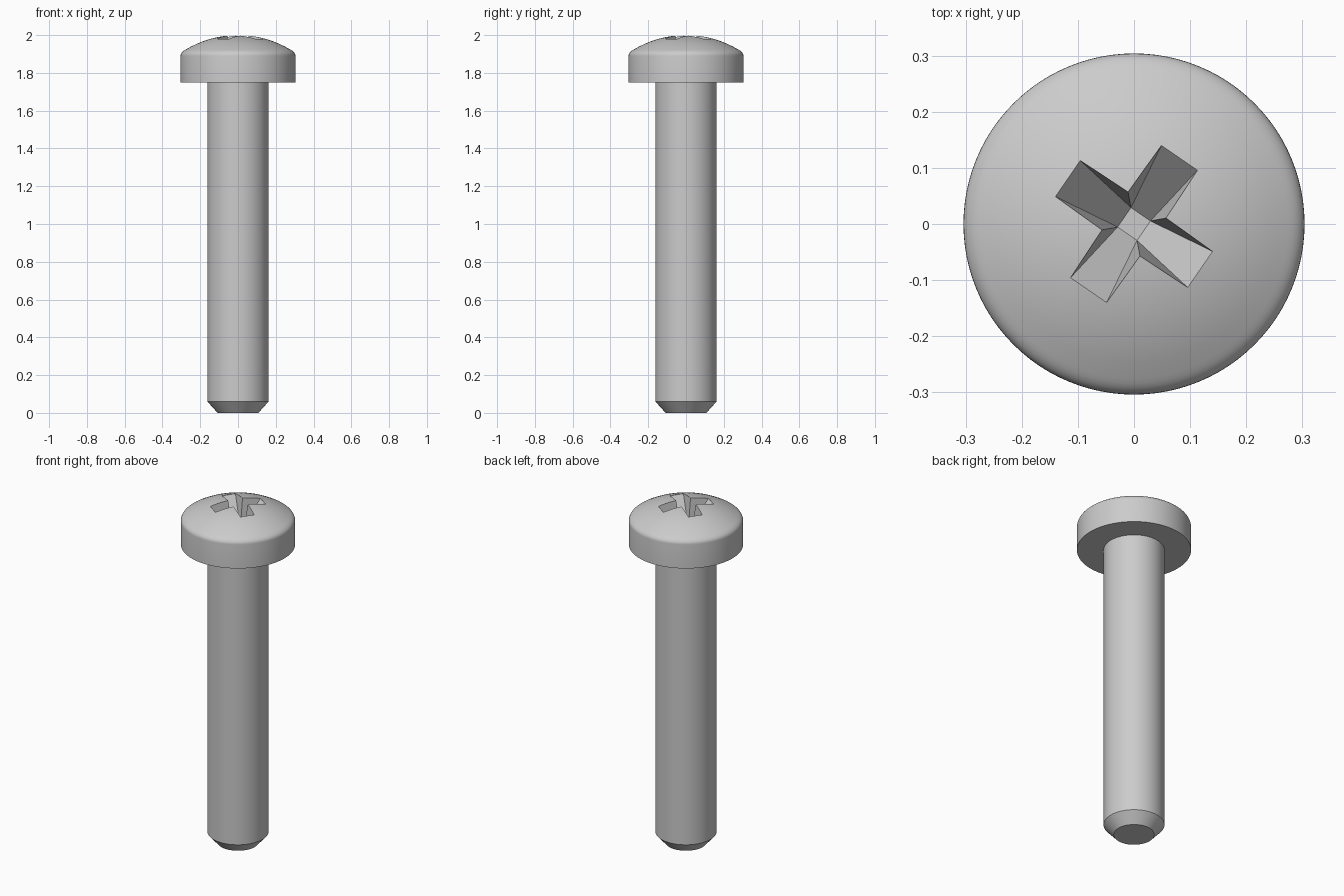
import bpy, bmesh, math
from mathutils import Vector, Matrix

cube = bpy.data.objects.get("Cube")
if cube:
    bpy.data.objects.remove(cube, do_unlink=True)

GREY = (0.6, 0.6, 0.6, 1)
steel = bpy.data.materials.new("steel grey")
steel.use_nodes = True
steel.diffuse_color = GREY
steel.node_tree.nodes["Principled BSDF"].inputs["Base Color"].default_value = GREY

DOME_R = 0.54                     # sphere radius of the head's crown
HEAD_R = 0.304


def dome_z(r):
    return 2 - DOME_R + math.sqrt(DOME_R ** 2 - r ** 2)


def make_object(name, bm):
    bmesh.ops.recalc_face_normals(bm, faces=bm.faces)
    mesh = bpy.data.meshes.new(name)
    bm.to_mesh(mesh)
    bm.free()
    mesh.materials.append(steel)
    obj = bpy.data.objects.new(name, mesh)
    bpy.context.collection.objects.link(obj)
    return obj


def lathe(name, profile, steps=96):
    bm = bmesh.new()
    verts = [bm.verts.new((r, 0, z)) for r, z in profile]
    edges = [bm.edges.new(pair) for pair in zip(verts, verts[1:])]
    bmesh.ops.spin(bm, geom=verts + edges, cent=(0, 0, 0), axis=(0, 0, 1),
                   angle=math.tau, steps=steps, use_duplicate=False)
    bmesh.ops.remove_doubles(bm, verts=bm.verts, dist=1e-5)
    return make_object(name, bm)


# Screw body: chamfered tip, shank, flat underside, cylindrical rim
profile = [(0, 0), (0.108, 0), (0.162, 0.06), (0.162, 1.75),
           (HEAD_R, 1.75), (HEAD_R, 1.89)]
# Rounded shoulder blending into the crown
edge_r = 0.275
start, corner, end = Vector(profile[-1]), Vector((HEAD_R, 1.91)), Vector((edge_r, dome_z(edge_r)))
for i in range(1, 6):
    t = i / 6
    profile.append(tuple(start * (1 - t) ** 2 + corner * 2 * t * (1 - t) + end * t * t))
# Domed crown
profile += [(edge_r * (1 - i / 10), dome_z(edge_r * (1 - i / 10))) for i in range(11)]
screw = lathe("screw", profile)

# Cross recess cutter: cross outline at the crown tapering to a small square
TIP, HALF, FLOOR = 0.143, 0.039, 0.021
DEPTH = 0.17
bm = bmesh.new()
top, rim, base = [], [], []
for k in range(4):
    turn = Matrix.Rotation(math.radians(55.5 + 90 * k), 3, 'Z')
    for x, y in ((TIP, -HALF), (TIP, HALF), (HALF + 0.002, HALF + 0.002)):
        p = turn @ Vector((x, y, 0))
        rim.append(bm.verts.new((p.x, p.y, dome_z(p.length))))
        top.append(bm.verts.new((p.x, p.y, 2.1)))
    p = turn @ Vector((FLOOR, FLOOR, 0))
    base.append(bm.verts.new((p.x, p.y, 2 - DEPTH)))
bm.faces.new(top)
bm.faces.new(base)
for i in range(12):
    j = (i + 1) % 12
    bm.faces.new((rim[i], rim[j], top[j], top[i]))
for k in range(4):
    a, b, inner, nxt = (rim[(3 * k + n) % 12] for n in range(4))
    bm.faces.new((a, b, base[k], base[k - 1]))
    bm.faces.new((b, inner, base[k]))
    bm.faces.new((inner, nxt, base[k]))
cutter = make_object("recess_cutter", bm)
cutter.hide_render = True

# Cut the recess, then shade with crisp edges
bpy.context.view_layer.objects.active = screw
cut = screw.modifiers.new("recess", 'BOOLEAN')
cut.operation = 'DIFFERENCE'
cut.solver = 'EXACT'
cut.object = cutter
bpy.ops.object.select_all(action='DESELECT')
screw.select_set(True)
bpy.ops.object.modifier_apply(modifier=cut.name)
bpy.data.objects.remove(cutter, do_unlink=True)
bpy.ops.object.shade_smooth_by_angle(angle=math.radians(30))
